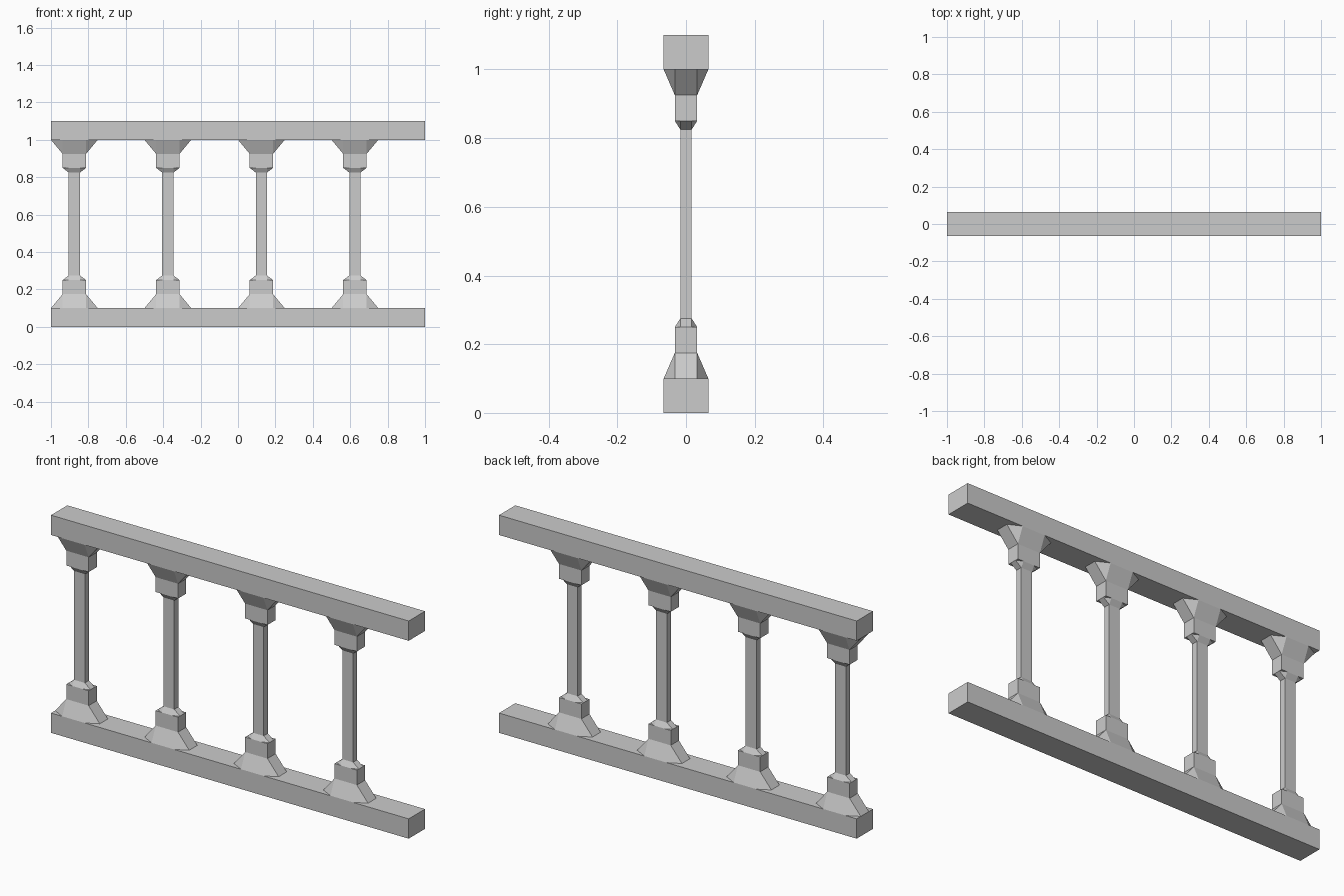
import bpy, bmesh

if "Cube" in bpy.data.objects:
    bpy.data.objects.remove(bpy.data.objects["Cube"])

RAIL_Y = 0.065           # half depth of the rails
HEIGHT = 1.1
BLOCK = (0.0625, 0.0325)  # half sizes of the square collar
SHAFT = (0.03, 0.0165)    # half sizes of the shaft


def rect(hx, hy):
    # eight-corner loop, doubled at each corner so it can bridge to an octagon
    return octagon((hx, hy), (hx, hy))


def octagon(inner, outer):
    # each side of the inner rectangle pushed straight out, corners cut off
    ix, iy = inner
    ox, oy = outer
    return [(ox, -iy), (ox, iy), (ix, oy), (-ix, oy),
            (-ox, iy), (-ox, -iy), (-ix, -oy), (ix, -oy)]


def loft(name, sections, x=0.0):
    # skin a stack of eight-point sections given as (z, loop)
    bm = bmesh.new()
    rings = [[bm.verts.new((x + px, py, z)) for px, py in loop] for z, loop in sections]
    for a, b in zip(rings, rings[1:]):
        for i in range(8):
            j = (i + 1) % 8
            bm.faces.new((a[i], a[j], b[j], b[i]))
    bm.faces.new(rings[0][::-1])
    bm.faces.new(rings[-1])
    bmesh.ops.remove_doubles(bm, verts=bm.verts, dist=1e-5)
    bmesh.ops.recalc_face_normals(bm, faces=bm.faces)
    mesh = bpy.data.meshes.new(name)
    bm.to_mesh(mesh)
    bm.free()
    obj = bpy.data.objects.new(name, mesh)
    bpy.context.collection.objects.link(obj)
    return obj


# Top and bottom rails
for name, z in (("bottom_rail", 0.0), ("top_rail", 1.0)):
    loft(name, [(z, rect(1, RAIL_Y)), (z + 0.1, rect(1, RAIL_Y))])

# Baluster profile: flared foot, collar, small flare, shaft; mirrored at the top
lower = [(0.1, octagon(BLOCK, (0.125, RAIL_Y))),
         (0.175, rect(*BLOCK)),
         (0.25, rect(*BLOCK)),
         (0.25, octagon(SHAFT, BLOCK)),
         (0.275, rect(*SHAFT))]
upper = [(HEIGHT - z, loop) for z, loop in reversed(lower)]

for i in range(4):
    loft(f"baluster_{i + 1}", lower + upper, x=-0.875 + 0.5 * i)
